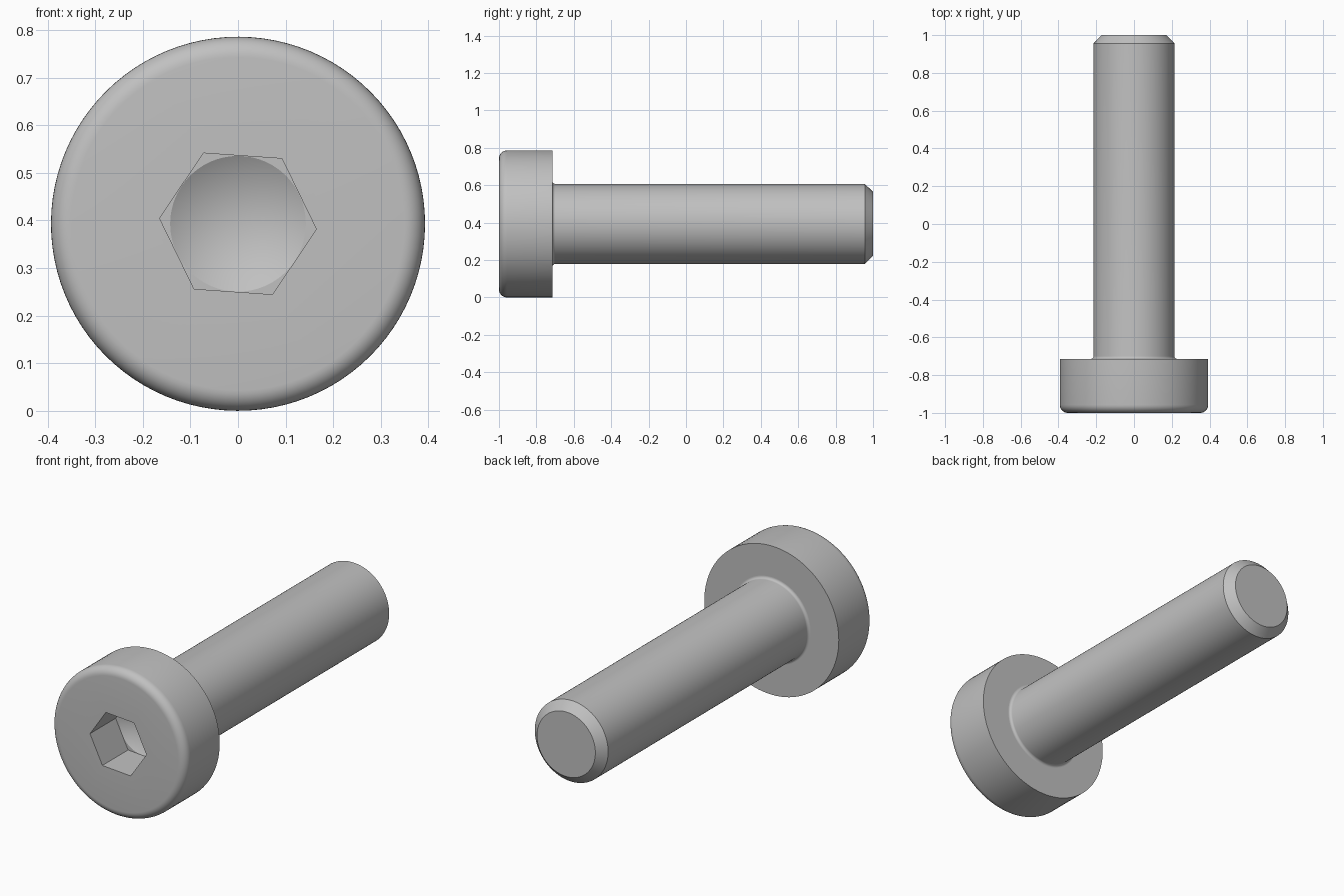
import bpy
import bmesh
from math import cos, sin, pi, radians

if "Cube" in bpy.data.objects:
    bpy.data.objects.remove(bpy.data.objects["Cube"], do_unlink=True)

SEGMENTS = 96
HEAD_R, SHANK_R, TIP_R = 0.393, 0.2143, 0.1705
HEAD_BACK = -0.714
HEAD_FILLET, NECK_FILLET, CHAMFER = 0.043, 0.0143, 0.044
HEX_APOTHEM, SOCKET_FLOOR = 0.143, -0.786
TWIST = radians(-4)

steel = bpy.data.materials.new("steel grey")
steel.use_nodes = True
colour = (0.53, 0.53, 0.53, 1)
steel.diffuse_color = colour
steel.node_tree.nodes["Principled BSDF"].inputs["Base Color"].default_value = colour


def arc(r, y, size, start, end, steps=8):
    """Quarter-round profile points about the centre (r, y)."""
    angles = [start + (end - start) * i / steps for i in range(steps + 1)]
    return [(r + size * cos(a), y + size * sin(a), False) for a in angles]


def hex_radius(a):
    """Distance from the axis to the hexagon wall at angle a."""
    return HEX_APOTHEM / cos(a % (pi / 3) - pi / 6)


def lathe(name, profile):
    """Turn (radius, y, is_hexagon) points about the y axis."""
    bm = bmesh.new()
    rings = []
    for r, y, is_hex in profile:
        if r == 0:
            rings.append([bm.verts.new((0, y, HEAD_R))] * SEGMENTS)
            continue
        ring = []
        for j in range(SEGMENTS):
            a = 2 * pi * j / SEGMENTS
            d = hex_radius(a) if is_hex else r
            ring.append(bm.verts.new((d * cos(a + TWIST), y, HEAD_R + d * sin(a + TWIST))))
        rings.append(ring)
    for inner, outer in zip(rings, rings[1:]):
        for j in range(SEGMENTS):
            k = (j + 1) % SEGMENTS
            corners = [inner[j], outer[j], outer[k], inner[k]]
            bm.faces.new(list(dict.fromkeys(corners)))
    mesh = bpy.data.meshes.new(name)
    bm.to_mesh(mesh)
    bm.free()
    mesh.materials.append(steel)
    obj = bpy.data.objects.new(name, mesh)
    bpy.context.collection.objects.link(obj)
    bpy.ops.object.select_all(action="DESELECT")
    obj.select_set(True)
    bpy.context.view_layer.objects.active = obj
    bpy.ops.object.shade_smooth_by_angle(angle=radians(25))
    return obj


# Head: drilled cone, hexagon socket, rounded front rim, flat back
cone_r = HEX_APOTHEM - 0.0005
head = [(0, SOCKET_FLOOR + 0.0825, False), (cone_r, SOCKET_FLOOR, False),
        (1, SOCKET_FLOOR, True), (1, -1, True)]
head += arc(HEAD_R - HEAD_FILLET, -1 + HEAD_FILLET, HEAD_FILLET, -pi / 2, 0)
head += [(HEAD_R, HEAD_BACK, False), (SHANK_R + NECK_FILLET, HEAD_BACK, False)]
lathe("head", head)

# Shank: neck fillet, plain cylinder, chamfered tip
shank = arc(SHANK_R + NECK_FILLET, HEAD_BACK + NECK_FILLET, NECK_FILLET, -pi / 2, -pi)
shank += [(SHANK_R, 1 - CHAMFER, False), (TIP_R, 1, False), (0, 1, False)]
lathe("shank", shank)
